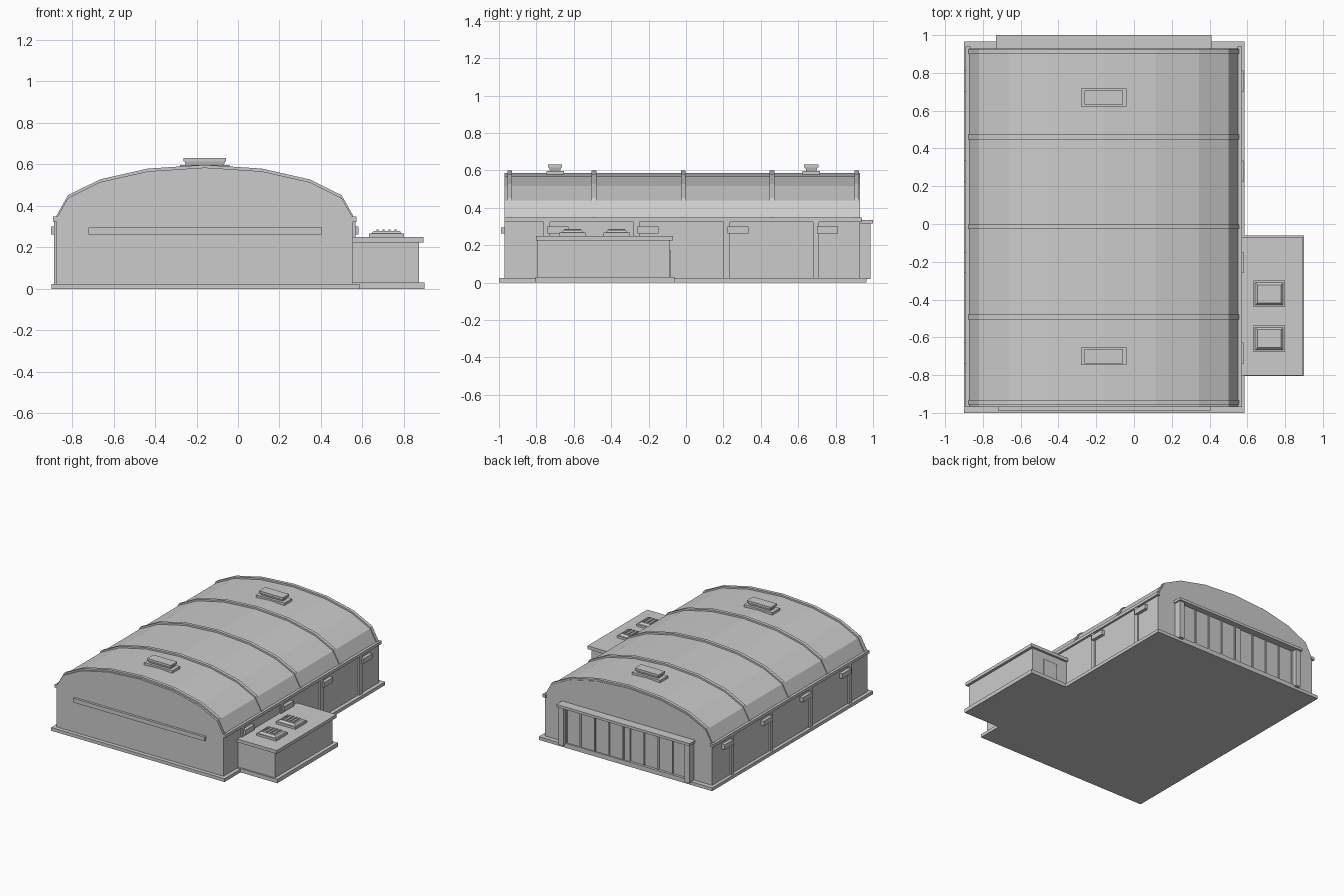
import bpy

if "Cube" in bpy.data.objects:
    bpy.data.objects.remove(bpy.data.objects["Cube"], do_unlink=True)

grey = bpy.data.materials.new("plain grey")
grey.use_nodes = True
colour = (0.6, 0.6, 0.6, 1)
grey.diffuse_color = colour
grey.node_tree.nodes["Principled BSDF"].inputs["Base Color"].default_value = colour


def make(name, verts, faces):
    mesh = bpy.data.meshes.new(name)
    mesh.from_pydata(verts, [], faces)
    mesh.materials.append(grey)
    obj = bpy.data.objects.new(name, mesh)
    bpy.context.collection.objects.link(obj)
    return obj


def box(name, x, y, z, flare=0):
    """Box from ranges; flare widens (or narrows) the top on all sides."""
    verts = []
    for height, f in ((z[0], 0), (z[1], flare)):
        verts += [(x[0] - f, y[0] - f, height), (x[1] + f, y[0] - f, height),
                  (x[1] + f, y[1] + f, height), (x[0] - f, y[1] + f, height)]
    sides = [(i, (i + 1) % 4, (i + 1) % 4 + 4, i + 4) for i in range(4)]
    return make(name, verts, [(3, 2, 1, 0), (4, 5, 6, 7)] + sides)


def prism(name, outline, y):
    """Extrude an (x, z) outline, listed counterclockwise from the front."""
    n = len(outline)
    verts = [(px, py, pz) for py in y for px, pz in outline]
    sides = [(i, i + n, (i + 1) % n + n, (i + 1) % n) for i in range(n)]
    return make(name, verts, [tuple(range(n)), tuple(reversed(range(n, 2 * n)))] + sides)


MID = -0.16     # centre line of the hall
HALF = 0.715    # half width of the hall
FRONT, BACK = -0.97, 0.93

# Hall body with its faceted arched roof
right = [(HALF, 0.34), (0.66, 0.438), (0.505, 0.515), (0.275, 0.567)]


def arch(lift):
    half = [(px, pz + lift) for px, pz in right]
    whole = half + [(0, 0.585 + lift)] + [(-px, pz) for px, pz in reversed(half)]
    return [(MID + px, pz) for px, pz in whole]


prism("hall", [(MID - HALF, 0.01), (MID + HALF, 0.01)] + arch(0), (FRONT, BACK))
box("ground_slab", (-0.90, 0.585), (-1, 0.965), (0, 0.025))

# Raised roof ribs
for y in (-0.943, -0.492, -0.015, 0.46, 0.913):
    prism("roof_rib", arch(0.013) + arch(-0.02)[::-1], (y - 0.0125, y + 0.0125))

# Eaves, pilasters and wall vents on both long sides
for side in (-1, 1):
    def span(inner, outer):
        return sorted((MID + side * (HALF + inner), MID + side * (HALF + outer)))

    box("eave_strip", span(-0.01, 0.016), (FRONT, 0.94), (0.325, 0.348))
    for y in (-0.745, -0.265, 0.217, 0.695):
        box("pilaster", span(-0.01, 0.012), (y - 0.017, y + 0.017), (0.02, 0.325))
        box("wall_vent", span(-0.01, 0.026), (y + 0.005, y + 0.118), (0.262, 0.3))

# Front band
box("front_band", (-0.72, 0.405), (-0.988, -0.96), (0.263, 0.295))

# Sliding doors at the back, with canopy, posts and battens
box("door_canopy", (-0.73, 0.41), (0.92, 1.0), (0.315, 0.335))
box("door_sill", (-0.70, 0.38), (0.92, 0.965), (0.02, 0.035))
for x in (-0.70, 0.38):
    box("door_post", (x - 0.02, x + 0.02), (0.92, 0.987), (0.02, 0.318))
for side, depth in ((-1, 0.945), (1, 0.955)):
    leaf = sorted((MID + side * 0.52, MID - side * 0.03))
    box("door_leaf", leaf, (0.92, depth), (0.025, 0.318))
    for i in range(5):
        x = MID + side * (0.025 + i * 0.122)
        box("door_batten", (x - 0.005, x + 0.005), (0.92, depth + 0.008), (0.025, 0.318))

# Roof ventilators with flared tops
for y in (0.67, -0.70):
    box("ventilator_base", (-0.28, -0.04), (y - 0.047, y + 0.047), (0.56, 0.597))
    box("ventilator_neck", (-0.25, -0.07), (y - 0.025, y + 0.025), (0.59, 0.618), 0.008)
    box("ventilator_cap", (-0.262, -0.058), (y - 0.038, y + 0.038), (0.614, 0.63))

# Side annex with base, roof cap and door
box("annex_base", (0.5, 0.9), (-0.805, -0.062), (0, 0.03))
box("annex_walls", (0.5, 0.872), (-0.793, -0.087), (0.02, 0.23))
box("annex_roof", (0.54, 0.893), (-0.803, -0.07), (0.225, 0.25))
box("annex_door", (0.65, 0.77), (-0.09, -0.079), (0.03, 0.17))

# Annex skylights with tapered tops and slats
for y in (-0.37, -0.607):
    box("skylight_base", (0.632, 0.8), (y - 0.07, y + 0.07), (0.24, 0.267))
    box("skylight_hood", (0.64, 0.792), (y - 0.062, y + 0.062), (0.265, 0.28), -0.014)
    for i in range(4):
        x = 0.672 + i * 0.029
        box("skylight_slat", (x - 0.005, x + 0.005), (y - 0.045, y + 0.045), (0.275, 0.286))
